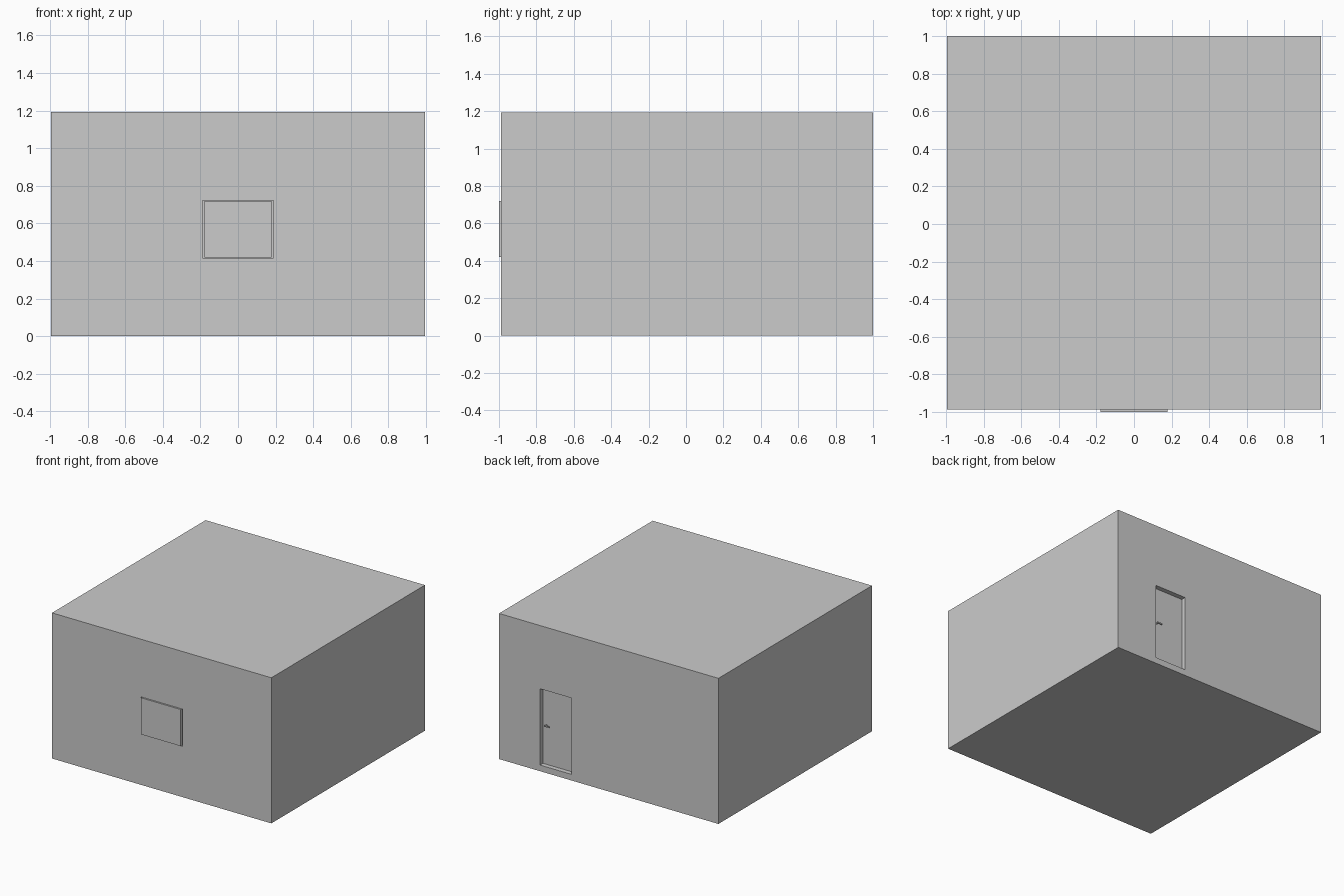
import bpy, math

if "Cube" in bpy.data.objects:
    bpy.data.objects.remove(bpy.data.objects["Cube"])

W, H = 0.994, 1.193          # half width, height
FRONT, BACK = -0.988, 1.0    # wall planes


def box(name, x0, x1, y0, y1, z0, z1):
    bpy.ops.mesh.primitive_cube_add(
        size=1, location=((x0 + x1) / 2, (y0 + y1) / 2, (z0 + z1) / 2))
    ob = bpy.context.object
    ob.name = name
    ob.scale = (x1 - x0, y1 - y0, z1 - z0)
    bpy.ops.object.transform_apply(location=False, rotation=False, scale=True)
    return ob


def cut(target, cutter):
    mod = target.modifiers.new(cutter.name, 'BOOLEAN')
    mod.operation = 'DIFFERENCE'
    mod.solver = 'EXACT'
    mod.object = cutter
    bpy.context.view_layer.objects.active = target
    bpy.ops.object.modifier_apply(modifier=mod.name)
    bpy.data.objects.remove(cutter, do_unlink=True)


# main block with window and door recesses
house = box("house_block", -W, W, FRONT, BACK, 0, H)
cut(house, box("window_cut", -0.188, 0.188, FRONT - 0.1, FRONT + 0.035, 0.415, 0.721))
cut(house, box("door_cut", 0.338, 0.623, BACK - 0.039, BACK + 0.1, 0.05, 0.675))

# window panel, slightly proud of the wall
box("window_panel", -0.179, 0.179, -1.0, FRONT + 0.036, 0.42, 0.720)

# door leaf set back in its recess
box("door_leaf", 0.339, 0.622, BACK - 0.042, BACK - 0.037, 0.051, 0.674)

# door handle: stem and lever
bpy.ops.mesh.primitive_cylinder_add(
    vertices=12, radius=0.006, depth=0.024,
    location=(0.588, BACK - 0.026, 0.372), rotation=(math.pi / 2, 0, 0))
bpy.context.object.name = "handle_stem"
bpy.ops.object.shade_smooth_by_angle()
box("handle_lever", 0.55, 0.596, BACK - 0.02, BACK - 0.012, 0.367, 0.377)
